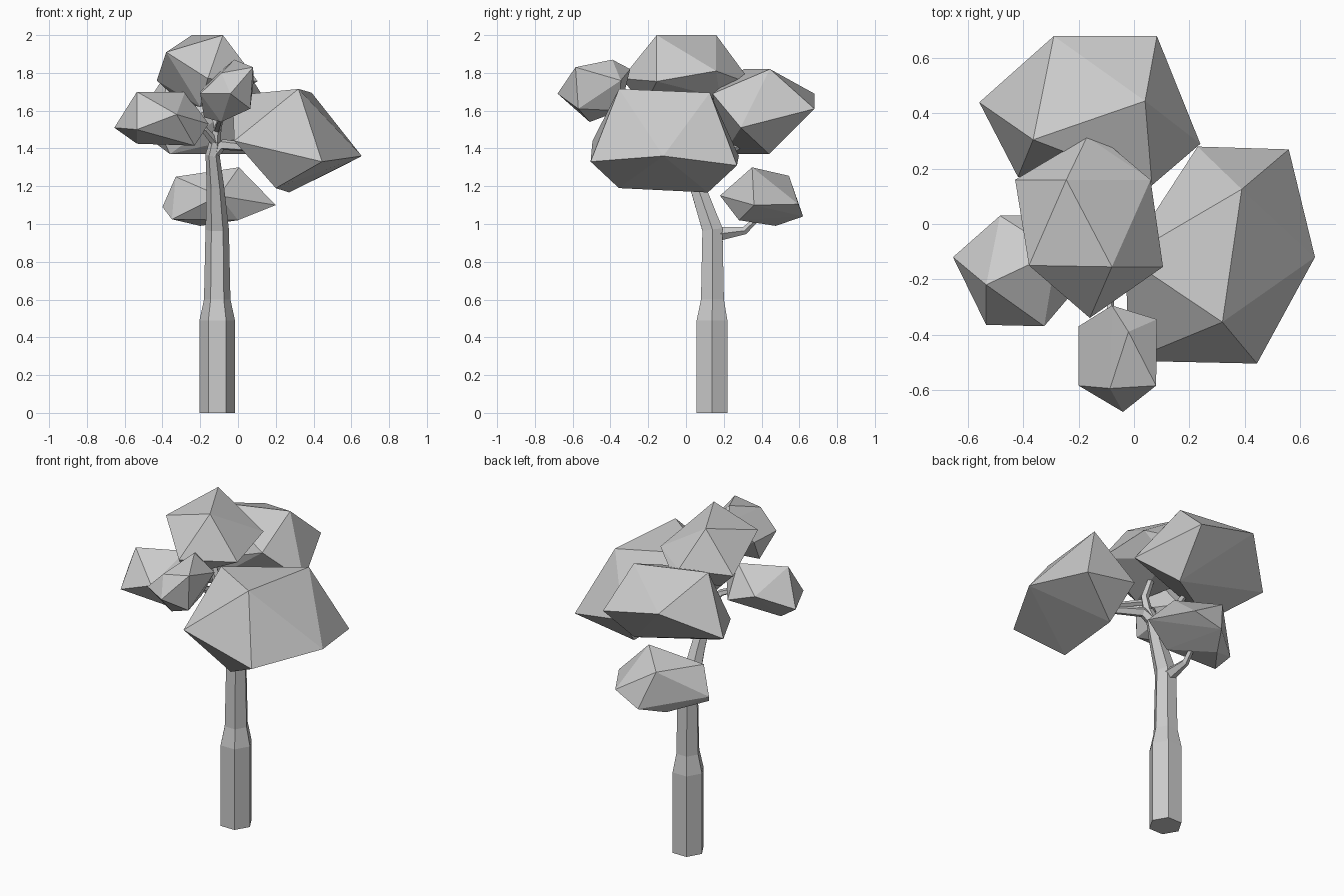
import bpy
import bmesh
from math import cos, sin, tau
from mathutils import Vector

cube = bpy.data.objects.get("Cube")
if cube:
    bpy.data.objects.remove(cube, do_unlink=True)

# Single plain grey for the whole tree
grey = bpy.data.materials.new("plain grey")
grey.use_nodes = True
colour = (0.6, 0.6, 0.6, 1)
grey.diffuse_color = colour
shader = next(n for n in grey.node_tree.nodes if n.type == 'BSDF_PRINCIPLED')
shader.inputs["Base Color"].default_value = colour


def finish(name, bm):
    """Turn a bmesh into a flat shaded object."""
    bmesh.ops.recalc_face_normals(bm, faces=bm.faces[:])
    mesh = bpy.data.meshes.new(name)
    bm.to_mesh(mesh)
    bm.free()
    mesh.materials.append(grey)
    obj = bpy.data.objects.new(name, mesh)
    bpy.context.scene.collection.objects.link(obj)
    return obj


def limb(name, sides, path):
    """Tapered faceted tube; each path entry is a centre and a radius."""
    bm = bmesh.new()
    centres = [Vector(p[:3]) for p in path]
    rings = []
    for i, centre in enumerate(centres):
        before = centres[max(i - 1, 0)]
        after = centres[min(i + 1, len(centres) - 1)]
        turn = Vector((0, 0, 1)).rotation_difference(after - before)
        radius = path[i][3]
        ring = []
        for k in range(sides):
            a = tau * k / sides
            offset = Vector((cos(a), sin(a), 0)) * radius
            ring.append(bm.verts.new(centre + turn @ offset))
        rings.append(ring)
    for low, high in zip(rings, rings[1:]):
        for k in range(sides):
            n = (k + 1) % sides
            bm.faces.new((low[k], low[n], high[n], high[k]))
    bm.faces.new(rings[0][::-1])
    bm.faces.new(rings[-1])
    return finish(name, bm)


def clump(name, *corners):
    """Faceted foliage mass stretched over a few corner points."""
    bm = bmesh.new()
    for corner in corners:
        bm.verts.new(corner)
    hull = bmesh.ops.convex_hull(bm, input=bm.verts[:])
    spare = set(hull["geom_interior"]) | set(hull["geom_unused"])
    loose = [v for v in spare if isinstance(v, bmesh.types.BMVert)]
    bmesh.ops.delete(bm, geom=loose, context='VERTS')
    return finish(name, bm)


# Trunk with a thick foot and a bend near the crown
limb("trunk", 6, [(-.11, .138, 0, .094), (-.11, .138, .49, .094),
                  (-.11, .14, .6, .07), (-.11, .14, .97, .062),
                  (-.12, .06, 1.2, .046), (-.135, 0, 1.37, .037),
                  (-.12, -.02, 1.44, .03)])

# Branches reaching into each foliage mass
limb("left_branch", 5, [(-.135, 0, 1.37, .034), (-.08, -.02, 1.42, .03),
                        (.12, -.1, 1.4, .022)])
limb("top_branch", 5, [(-.12, -.02, 1.42, .028), (-.11, -.04, 1.53, .024),
                       (-.17, -.03, 1.72, .016)])
limb("front_branch", 5, [(-.11, -.04, 1.5, .02), (-.09, -.22, 1.56, .016),
                         (-.08, -.42, 1.63, .012)])
limb("right_branch", 5, [(-.12, -.02, 1.43, .024), (-.18, -.08, 1.5, .02),
                         (-.32, -.15, 1.55, .014)])
limb("back_branch", 5, [(-.13, .02, 1.32, .03), (-.13, .2, 1.37, .022),
                        (-.13, .36, 1.46, .014)])
limb("low_branch", 5, [(-.11, .15, .945, .042), (-.11, .31, .965, .021),
                       (-.1, .41, 1.06, .013)])

# Foliage masses
clump("left_foliage",
      (.32, -.355, 1.715), (.39, .126, 1.695), (.655, -.12, 1.36),
      (.445, -.505, 1.33), (.56, .27, 1.31), (.27, .116, 1.167),
      (.2, -.355, 1.19), (-.02, -.495, 1.44), (.23, .28, 1.36),
      (-.03, -.12, 1.68))
clump("back_foliage",
      (.04, .445, 1.82), (-.365, .305, 1.82), (-.29, .68, 1.69),
      (.083, .68, 1.61), (.24, .29, 1.51), (-.56, .44, 1.52),
      (.04, .44, 1.37), (-.36, .2, 1.37), (-.42, .17, 1.5),
      (.065, .14, 1.69))
clump("top_foliage",
      (-.245, .16, 2), (-.08, -.155, 2), (-.38, -.15, 1.91),
      (-.43, .16, 1.76), (.06, .16, 1.81), (.105, -.155, 1.755),
      (-.16, -.34, 1.77), (-.17, .315, 1.79), (-.1, .295, 1.76),
      (-.2, -.22, 1.62), (-.3, .1, 1.64), (-.08, .18, 1.67))
clump("right_foliage",
      (-.535, -.22, 1.7), (-.28, -.1, 1.7), (-.655, -.12, 1.51),
      (-.535, -.365, 1.5), (-.325, -.37, 1.58), (-.155, -.17, 1.53),
      (-.485, .03, 1.6), (-.3, .03, 1.53), (-.535, -.15, 1.425),
      (-.23, -.25, 1.415))
clump("front_foliage",
      (-.02, -.39, 1.87), (.08, -.585, 1.83), (-.08, -.295, 1.82),
      (-.2, -.37, 1.7), (-.2, -.585, 1.69), (-.04, -.68, 1.69),
      (.083, -.345, 1.76), (.065, -.57, 1.61), (-.09, -.51, 1.54),
      (-.18, -.45, 1.565), (0, -.35, 1.6), (-.087, -.595, 1.8))
clump("low_foliage",
      (.005, .35, 1.3), (-.18, .545, 1.255), (-.33, .3, 1.25),
      (.2, .36, 1.1), (.06, .595, 1.105), (-.4, .35, 1.09),
      (-.1, .18, 1.15), (-.2, .475, .99), (-.35, .28, 1.025),
      (0, .28, 1.02), (-.11, .62, 1.04))
